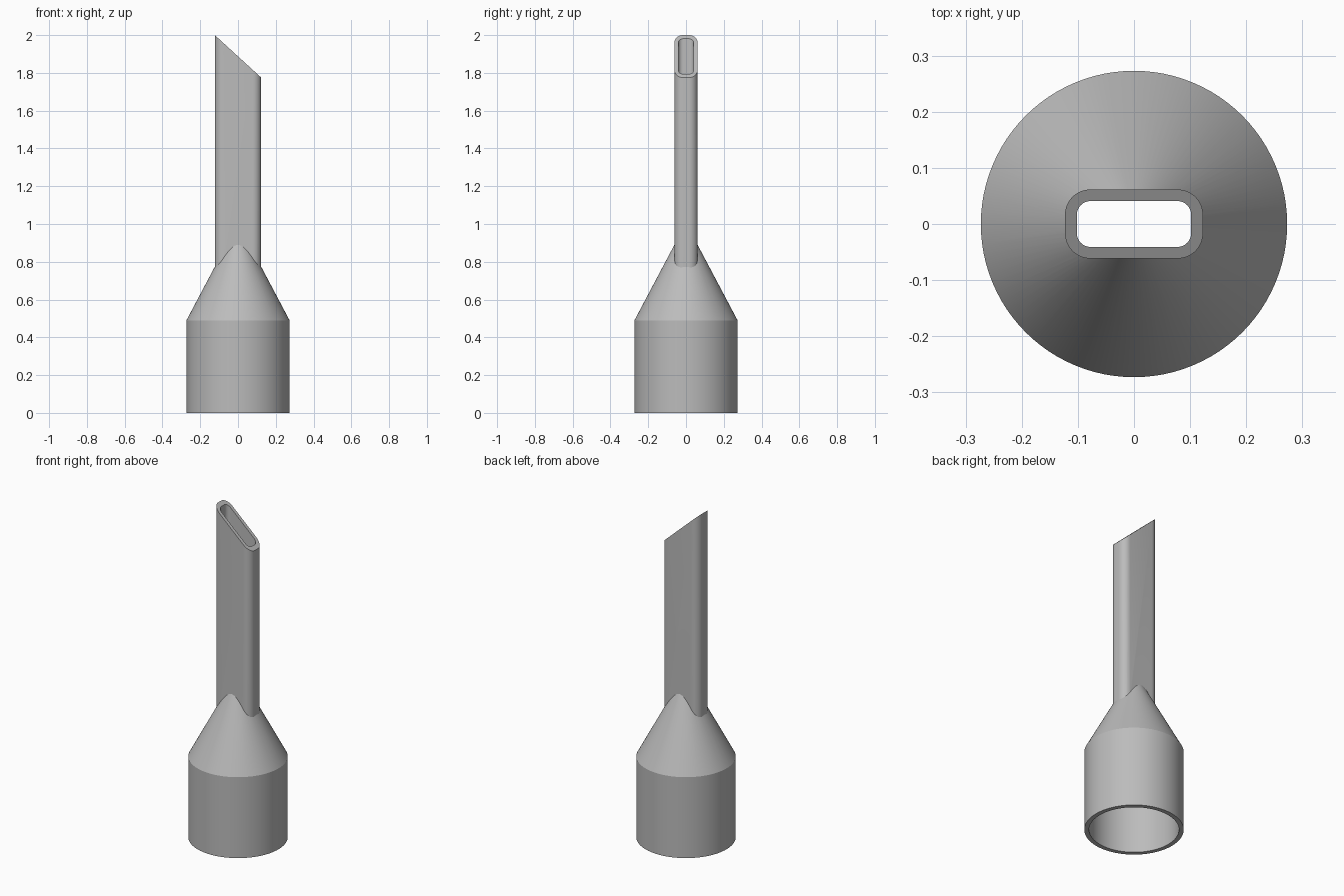
import bpy, bmesh, math

if "Cube" in bpy.data.objects:
    bpy.data.objects.remove(bpy.data.objects["Cube"])

grey = bpy.data.materials.new("grey plastic")
grey.diffuse_color = (0.5, 0.5, 0.5, 1)
grey.use_nodes = True
grey.node_tree.nodes["Principled BSDF"].inputs["Base Color"].default_value = grey.diffuse_color


def loft(name, rings):
    """Closed solid through a stack of rings with equal point counts."""
    bm = bmesh.new()
    loops = [[bm.verts.new(p) for p in ring] for ring in rings]
    n = len(loops[0])
    for a, b in zip(loops, loops[1:]):
        for i in range(n):
            j = (i + 1) % n
            bm.faces.new((a[i], a[j], b[j], b[i]))
    bm.faces.new(loops[0][::-1])
    bm.faces.new(loops[-1])
    bmesh.ops.recalc_face_normals(bm, faces=bm.faces)
    mesh = bpy.data.meshes.new(name)
    bm.to_mesh(mesh)
    bm.free()
    mesh.materials.append(grey)
    obj = bpy.data.objects.new(name, mesh)
    bpy.context.collection.objects.link(obj)
    return obj


def circle(r, z, n=96):
    return [(r * math.cos(2 * math.pi * i / n), r * math.sin(2 * math.pi * i / n), z)
            for i in range(n)]


def rounded_rect(hx, hy, r, z_of_x, steps=10):
    pts = []
    corners = ((1, 1), (-1, 1), (-1, -1), (1, -1))
    for k, (sx, sy) in enumerate(corners):
        for s in range(steps + 1):
            a = math.pi / 2 * (k + s / steps)
            x = sx * (hx - r) + r * math.cos(a)
            y = sy * (hy - r) + r * math.sin(a)
            pts.append((x, y, z_of_x(x)))
    return pts


def combine(target, tool, operation):
    mod = target.modifiers.new(operation.lower(), 'BOOLEAN')
    mod.operation, mod.solver, mod.object = operation, 'EXACT', tool
    bpy.context.view_layer.objects.active = target
    bpy.ops.object.modifier_apply(modifier=mod.name)
    bpy.data.objects.remove(tool)


def slanted(x):
    return 1.8875 - 0.915 * x


# Outer body: round socket with a cone, and the flat tube with its slanted tip
nozzle = loft("crevice_nozzle", [circle(0.273, 0), circle(0.273, 0.49), circle(0.02, 0.968)])
tube = loft("flat_tube", [rounded_rect(0.123, 0.0615, 0.045, lambda x: 0.52),
                          rounded_rect(0.123, 0.0615, 0.045, slanted)])
combine(nozzle, tube, 'UNION')

# Hollow inside: socket bore with cone, and the tube channel
bore = loft("socket_bore", [circle(0.247, -0.1), circle(0.247, 0.485), circle(0.02, 0.914)])
channel = loft("tube_channel", [rounded_rect(0.102, 0.041, 0.025, lambda x: 0.45),
                                rounded_rect(0.102, 0.041, 0.025, lambda x: 2.2)])
combine(nozzle, bore, 'DIFFERENCE')
combine(nozzle, channel, 'DIFFERENCE')

bpy.ops.object.select_all(action='DESELECT')
nozzle.select_set(True)
bpy.context.view_layer.objects.active = nozzle
bpy.ops.object.shade_smooth_by_angle(angle=math.radians(25))
